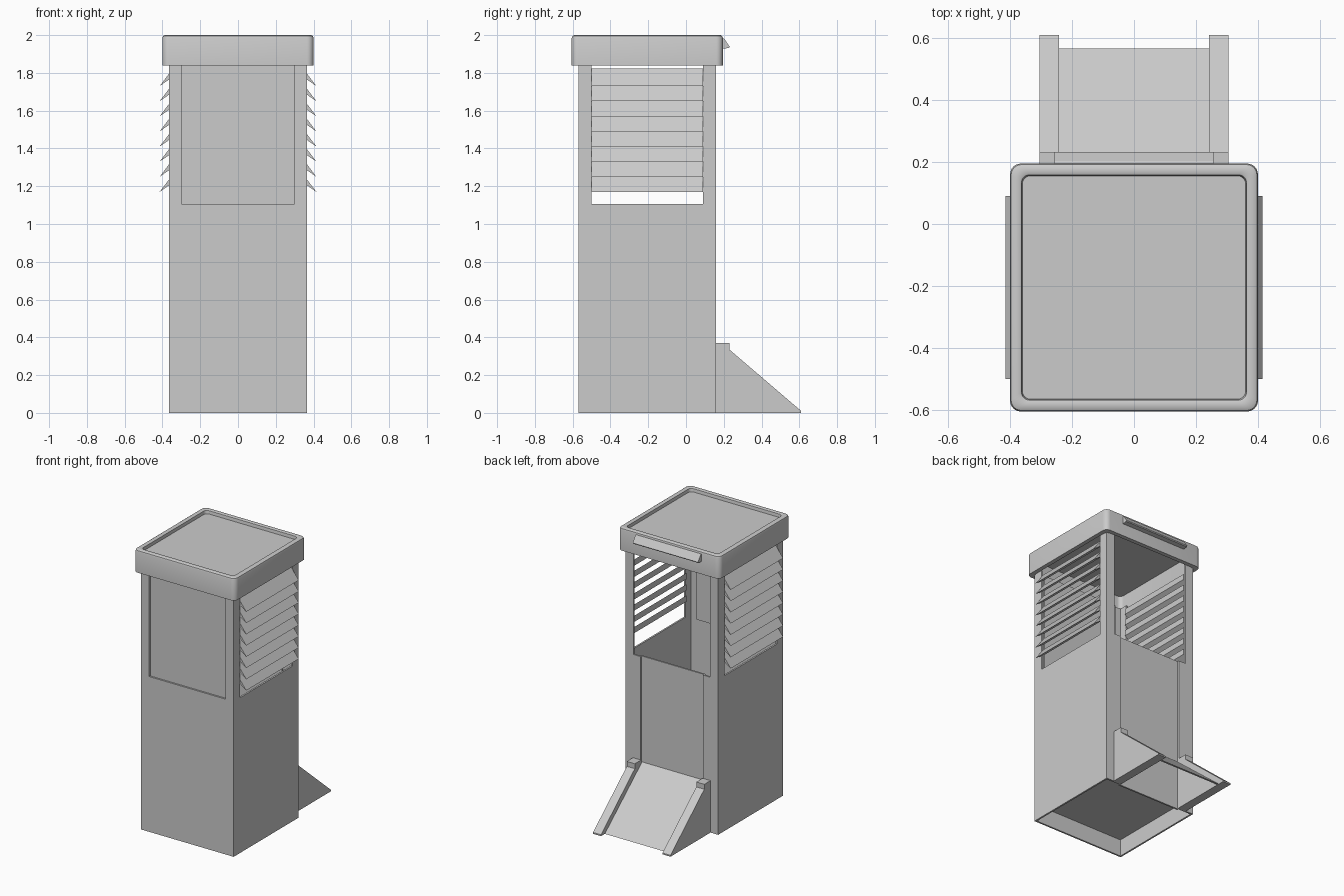
import bpy, bmesh, math

if "Cube" in bpy.data.objects:
    bpy.data.objects.remove(bpy.data.objects["Cube"])

CY = -0.205          # centre of the cabinet in y
H = 0.365            # cabinet half width
T = 0.012            # sheet thickness
SILL = 1.105         # lower edge of the window openings
TOP = 1.85


def make(name, bm):
    bmesh.ops.recalc_face_normals(bm, faces=bm.faces)
    me = bpy.data.meshes.new(name)
    bm.to_mesh(me)
    bm.free()
    ob = bpy.data.objects.new(name, me)
    bpy.context.collection.objects.link(ob)
    return ob


def prism(name, pts, lo, hi, axis='X'):
    """Extrude a profile: axis X takes (y, z), Y takes (x, z), Z takes (x, y)."""
    put = {'X': lambda p, t: (t, p[0], p[1]),
           'Y': lambda p, t: (p[0], t, p[1]),
           'Z': lambda p, t: (p[0], p[1], t)}[axis]
    bm = bmesh.new()
    a = [bm.verts.new(put(p, lo)) for p in pts]
    b = [bm.verts.new(put(p, hi)) for p in pts]
    n = len(pts)
    bm.faces.new(a)
    bm.faces.new(b)
    for i in range(n):
        bm.faces.new((a[i], a[(i + 1) % n], b[(i + 1) % n], b[i]))
    return make(name, bm)


def box(name, x0, x1, y0, y1, z0, z1):
    return prism(name, [(x0, y0), (x1, y0), (x1, y1), (x0, y1)], z0, z1, 'Z')


def rounded_square(half, r, z, seg=6):
    pts = []
    for k, (sx, sy) in enumerate([(1, 1), (-1, 1), (-1, -1), (1, -1)]):
        for i in range(seg + 1):
            a = math.radians(90 * (k + i / seg))
            pts.append((sx * (half - r) + r * math.cos(a),
                        CY + sy * (half - r) + r * math.sin(a), z))
    return pts


YF, YB = CY - H, CY + H     # front and back planes

# Cabinet walls
box("front_wall", -H, H, YF, YF + T, 0, SILL)
box("front_inset_panel", -0.3, 0.3, YF + T, YF + 2 * T, SILL - 0.02, TOP)
box("back_inset_panel", -0.25, 0.25, YB - 2 * T, YB - T, 0, SILL)
box("floor_panel", -H + T, H - T, YF + T, YB - 2 * T, 0.12, 0.13)

for side, s in (("right", 1), ("left", -1)):
    def sx(a, b):
        return min(s * a, s * b), max(s * a, s * b)

    # Side wall below the louvres and the corner posts above it
    box(side + "_wall", *sx(H - T, H), YF + T, YB - T, 0, SILL)
    box(side + "_back_frame", *sx(0.245, H), YB - T, YB, 0, SILL)
    for end, y, d in (("front", YF, 1), ("back", YB, -1)):
        pts = [(s * H, y), (s * 0.3, y), (s * 0.3, y + d * T),
               (s * (H - T), y + d * T), (s * (H - T), y + d * 0.07),
               (s * H, y + d * 0.07)]
        prism(f"{side}_{end}_post", pts, SILL, TOP, 'Z')

    # Louvre slats, tilted down towards the outside
    for i in range(8):
        z = 1.17 + 0.08 * i
        pts = [(s * 0.415, z), (s * 0.365, z + 0.066),
               (s * 0.345, z + 0.092), (s * 0.343, z + 0.05)]
        prism(f"{side}_slat_{i + 1}", pts, YF + 0.07, YB - 0.07, 'Y')

    # Ramp side rails
    rail = [(YB, 0), (YB, 0.37), (0.23, 0.37), (0.23, 0.335), (0.61, 0.01), (0.61, 0)]
    prism(side + "_ramp_rail", rail, *sx(0.242, 0.305))

# Sloping ramp plate between the rails
prism("ramp_plate", [(0.567, 0), (YB - T, 0.352), (YB - T, 0.34), (0.553, 0)], -0.242, 0.242)

# Lid: hollow rounded cap with a raised rim around a shallow tray
rings = [(0.37, 0.03, 1.95), (0.37, 0.03, 1.84), (0.4, 0.035, 1.84), (0.4, 0.035, 1.985),
         (0.3965, 0.033, 1.995), (0.388, 0.03, 2.0), (0.368, 0.028, 2.0),
         (0.363, 0.025, 1.997), (0.36, 0.025, 1.975)]
bm = bmesh.new()
loops = [[bm.verts.new(p) for p in rounded_square(*r)] for r in rings]
for a, b in zip(loops, loops[1:]):
    for i in range(len(a)):
        j = (i + 1) % len(a)
        bm.faces.new((a[i], a[j], b[j], b[i]))
bm.faces.new(loops[0])
bm.faces.new(loops[-1])
lid = make("lid", bm)
bpy.context.view_layer.objects.active = lid
lid.select_set(True)
bpy.ops.object.shade_smooth_by_angle(angle=math.radians(35))

# Grip on the back of the lid
prism("lid_grip", [(0.19, 1.985), (0.203, 1.98), (0.232, 1.938), (0.228, 1.932), (0.19, 1.928)],
      -0.257, 0.257)
